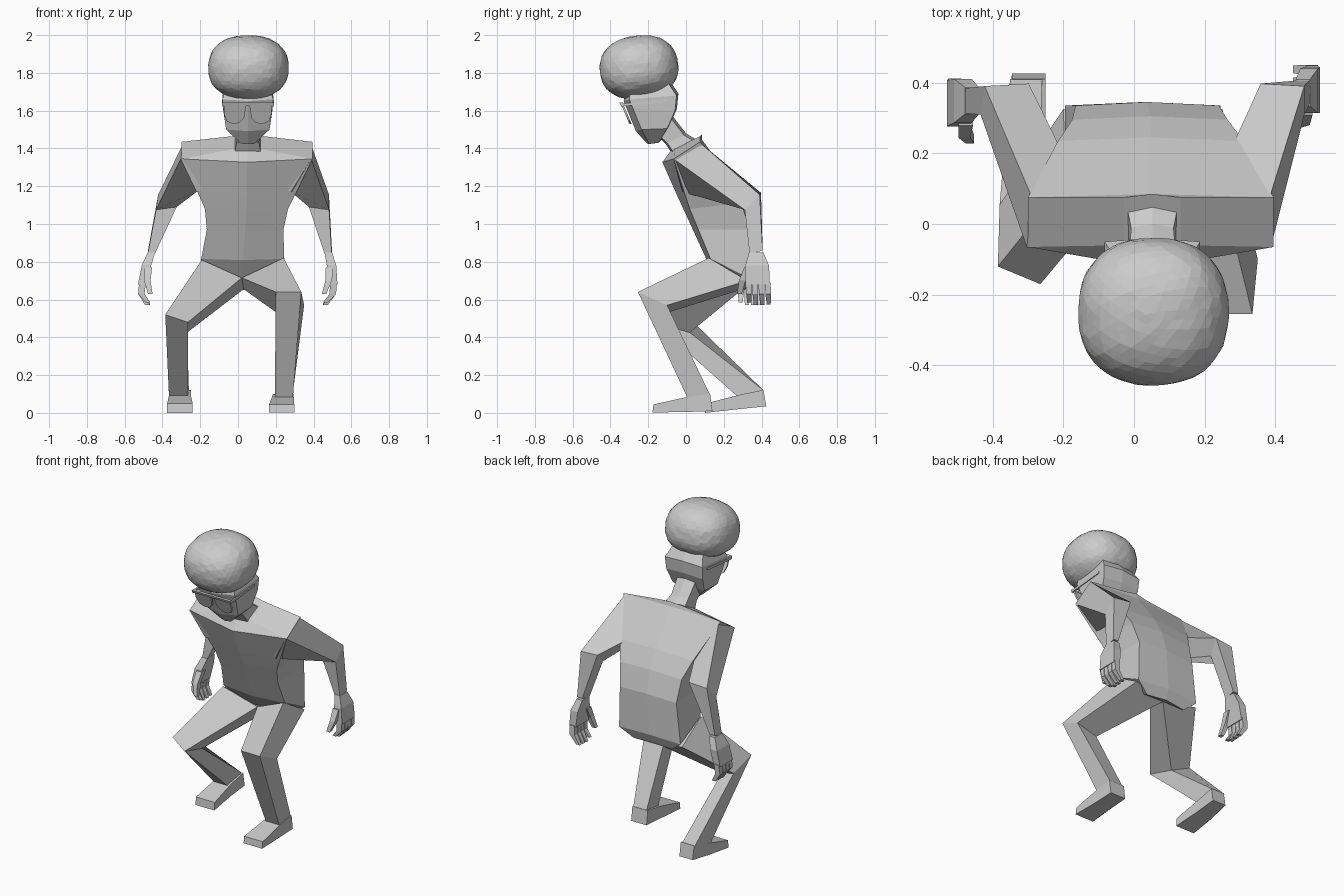
import bpy, bmesh, math, random
from mathutils import Vector, Matrix

random.seed(3)
CX = 0.052  # head and neck centre line


def finish(name, bm):
    bmesh.ops.recalc_face_normals(bm, faces=bm.faces)
    me = bpy.data.meshes.new(name)
    bm.to_mesh(me)
    bm.free()
    ob = bpy.data.objects.new(name, me)
    bpy.context.collection.objects.link(ob)
    return ob


def add_loft(bm, rings):
    rows = [[bm.verts.new(p) for p in r] for r in rings]
    n = len(rows[0])
    for a, b in zip(rows, rows[1:]):
        for i in range(n):
            j = (i + 1) % n
            bm.faces.new((a[i], a[j], b[j], b[i]))
    bm.faces.new(rows[0])
    bm.faces.new(rows[-1])


def loft(name, rings):
    bm = bmesh.new()
    add_loft(bm, rings)
    return finish(name, bm)


def ring6(xl, xr, yf, zf, bulge, yb, zb):
    """Six-sided section: flat back, pointed front."""
    xm = (xl + xr) / 2
    return [(xl, yf, zf), (xm, yf - bulge, zf - bulge * 0.3), (xr, yf, zf),
            (xr, yb, zb), (xm, yb + 0.01, zb + 0.01), (xl, yb, zb)]


def stick(bm, path, w, d):
    """Square tube through a path running mostly along z."""
    add_loft(bm, [[(x + a * w * t, y + b * d * t, z) for a, b in
                   ((-1, -1), (1, -1), (1, 1), (-1, 1))] for x, y, z, t in path])


# torso
loft("torso", [
    ring6(-0.12, 0.16, 0.20, 0.71, 0.0, 0.31, 0.65),
    ring6(-0.195, 0.245, 0.13, 0.815, 0.02, 0.335, 0.71),
    ring6(-0.165, 0.24, 0.065, 0.97, 0.025, 0.335, 0.97),
    ring6(-0.175, 0.265, 0.02, 1.08, 0.03, 0.295, 1.11),
    ring6(-0.215, 0.31, -0.01, 1.17, 0.04, 0.235, 1.22),
    ring6(-0.30, 0.395, -0.065, 1.345, 0.06, 0.075, 1.435),
    ring6(CX - 0.08, CX + 0.08, -0.06, 1.395, 0.02, 0.075, 1.465),
])

# neck
loft("neck", [
    ring6(CX - 0.07, CX + 0.07, -0.06, 1.37, 0.01, 0.04, 1.44),
    ring6(CX - 0.06, CX + 0.06, -0.10, 1.43, 0.01, -0.01, 1.47),
    ring6(CX - 0.065, CX + 0.065, -0.20, 1.52, 0.01, -0.08, 1.56),
])

# head
loft("head", [
    ring6(CX - 0.035, CX + 0.035, -0.195, 1.425, 0.008, -0.145, 1.43),
    ring6(CX - 0.115, CX + 0.115, -0.235, 1.50, 0.03, -0.10, 1.505),
    ring6(CX - 0.13, CX + 0.13, -0.28, 1.61, 0.03, -0.058, 1.60),
    ring6(CX - 0.135, CX + 0.135, -0.30, 1.66, 0.03, -0.05, 1.68),
    ring6(CX - 0.11, CX + 0.11, -0.29, 1.74, 0.02, -0.09, 1.74),
])

# rounded hair: squarish ball, leaning forward
bm = bmesh.new()
bmesh.ops.create_icosphere(bm, subdivisions=4, radius=1)
tilt = Matrix.Rotation(math.radians(8), 3, 'X')
for v in bm.verts:
    p = v.co.copy()
    k = sum(abs(c) ** 2.3 for c in p) ** (-1 / 2.3)
    k *= 1 + random.uniform(-0.008, 0.008)
    p = Vector((p.x * 0.213 * k, p.y * 0.208 * k, p.z * 0.172 * k))
    if p.z < 0:
        p.z *= 0.94
    v.co = tilt @ p + Vector((CX + 0.003, -0.248, 1.825))
finish("hair", bm)

# glasses: two D-shaped lenses, brow bar, side bars
bm = bmesh.new()


def slab(u, v, depth):
    """Point on the sloping glasses plane: v is distance below the brow."""
    return (CX + u, -0.342 + v * 0.42 + depth, 1.63 - v)


lens = [(0.008, 0), (0.125, 0), (0.127, 0.045), (0.112, 0.085), (0.08, 0.1),
        (0.045, 0.095), (0.02, 0.07)]
for s in (-1, 1):
    add_loft(bm, [[slab(s * u, v, d) for u, v in lens] for d in (0, 0.012)])
    add_loft(bm, [[(CX + s * x, y, z + dz) for x, dz in
                   ((0.128, 0), (0.138, 0), (0.138, 0.015), (0.128, 0.015))]
                  for y, z in ((-0.345, 1.622), (-0.10, 1.645))])
add_loft(bm, [[slab(u, v, d) for u, v in
               ((-0.138, -0.012), (0.138, -0.012), (0.138, 0.004), (-0.138, 0.004))]
              for d in (-0.005, 0.014)])
finish("glasses", bm)

# arms and hands, mirrored with a slight sideways lean of the body
for s, side in ((-1, "left"), (1, "right")):
    def P(d, y, z):
        return (s * d + 0.065 * (z - 0.7), y + 0.018 * s * max(0, 1.1 - z) / 0.4, z)

    loft(side + "_arm", [[P(*p) for p in r] for r in (
        ((0.22, -0.02, 1.18), (0.25, -0.07, 1.35), (0.24, 0.07, 1.44), (0.20, 0.20, 1.23)),
        ((0.25, -0.02, 1.17), (0.345, -0.066, 1.345), (0.336, 0.075, 1.43), (0.235, 0.20, 1.22)),
        ((0.35, 0.315, 1.09), (0.458, 0.31, 1.075), (0.452, 0.39, 1.155), (0.328, 0.397, 1.165)),
        ((0.45, 0.325, 0.84), (0.487, 0.325, 0.84), (0.487, 0.395, 0.86), (0.45, 0.395, 0.86)),
    )])

    bm = bmesh.new()
    # palm
    palm = ((0.448, 0.488, 0.322, 0.398, 0.85), (0.465, 0.515, 0.30, 0.425, 0.78),
            (0.482, 0.528, 0.295, 0.425, 0.68))
    add_loft(bm, [[P(a, f, z), P(b, f, z), P(b, k, z), P(a, k, z)]
                  for a, b, f, k, z in palm])
    # fingers curling inwards
    for i, tip in enumerate((0.585, 0.57, 0.572, 0.575)):
        y = 0.312 + 0.034 * i
        stick(bm, [P(0.505, y, 0.69) + (1,), P(0.507, y, 0.63) + (0.95,),
                   P(0.470, y, tip) + (0.7,)], 0.018, 0.0155)
    # thumb
    stick(bm, [P(0.480, 0.315, 0.77) + (1.2,), P(0.480, 0.28, 0.70) + (1,),
               P(0.460, 0.262, 0.63) + (0.7,)], 0.017, 0.018)
    finish(side + "_hand", bm)

# legs: hip, knee and ankle sections
loft("right_leg", [
    [(0.02, 0.17, 0.715), (0.242, 0.12, 0.82), (0.25, 0.325, 0.70), (0.03, 0.30, 0.655)],
    [(0.20, -0.255, 0.64), (0.335, -0.255, 0.64), (0.35, -0.10, 0.57), (0.205, -0.10, 0.53)],
    [(0.195, 0.01, 0.075), (0.29, 0.01, 0.075), (0.29, 0.125, 0.10), (0.195, 0.125, 0.10)],
])
loft("left_leg", [
    [(0.02, 0.17, 0.715), (-0.192, 0.12, 0.81), (-0.20, 0.325, 0.69), (0.03, 0.30, 0.655)],
    [(-0.265, -0.17, 0.48), (-0.385, -0.12, 0.52), (-0.38, 0.055, 0.465), (-0.27, 0.02, 0.425)],
    [(-0.265, 0.28, 0.08), (-0.365, 0.28, 0.08), (-0.35, 0.41, 0.12), (-0.26, 0.41, 0.12)],
])


# feet: heel, instep and toe sections
def foot(name, sections):
    loft(name, [[(a, y, lo), (b, y, lo), (b, y2, hi), (a, y2, hi)]
                for a, b, y, y2, lo, hi in sections])


foot("right_foot", [(0.185, 0.295, 0.14, 0.128, 0.01, 0.10),
                    (0.18, 0.295, 0.01, 0.01, 0.005, 0.085),
                    (0.165, 0.298, -0.178, -0.172, 0.002, 0.045)])
foot("left_foot", [(-0.345, -0.25, 0.425, 0.41, 0.035, 0.122),
                   (-0.365, -0.25, 0.28, 0.28, 0.02, 0.095),
                   (-0.375, -0.24, 0.10, 0.105, 0.0, 0.05)])
